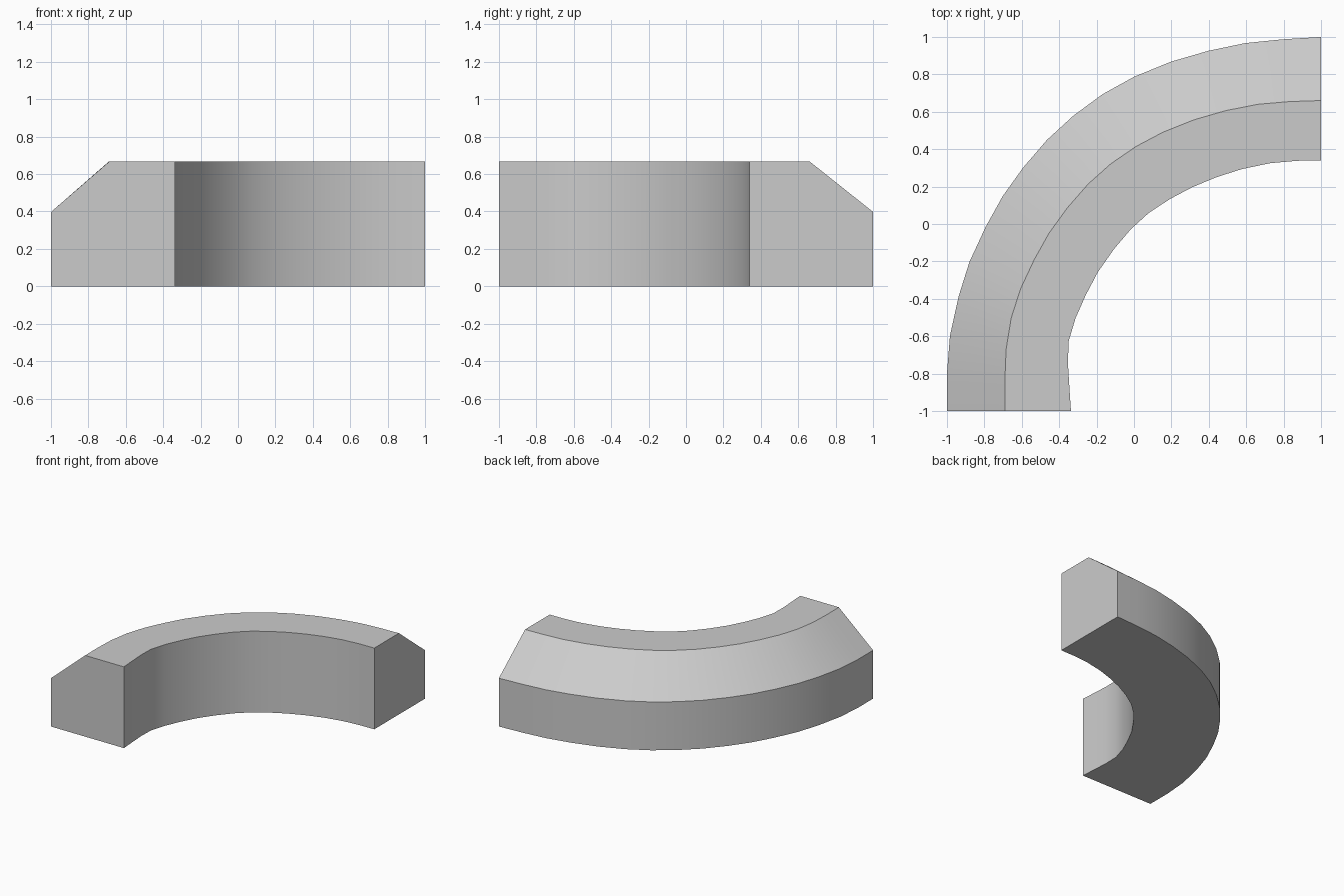
import bpy, bmesh
from mathutils import Vector

if "Cube" in bpy.data.objects:
    bpy.data.objects.remove(bpy.data.objects["Cube"])

# Plan-view rails of the quarter bend
OUTER = [(-1, -1), (-1, -.8), (-.984, -.598), (-.938, -.388), (-.88, -.203), (-.793, -.015),
         (-.702, .149), (-.594, .3), (-.465, .45), (-.323, .58), (-.168, .694), (0, .787),
         (.198, .868), (.398, .926), (.594, .967), (.79, .987), (1, 1)]
INNER = [(-.337, -1), (-.345, -.88), (-.353, -.75), (-.35, -.628), (-.312, -.502), (-.257, -.378),
         (-.193, -.257), (-.107, -.134), (-.016, -.027), (.08, .06), (.193, .134), (.31, .196),
         (.44, .25), (.578, .294), (.727, .325), (.872, .338), (1, .34)]
TOP, SHOULDER = .667, .397


def section(i):
    """Chamfered cross-section: fraction across the width, height."""
    a, b = Vector(OUTER[i]), Vector(INNER[i])
    crest = .47 + .045 * i / (len(OUTER) - 1)
    profile = [(0, 0), (1, 0), (1, TOP), (crest, TOP), (0, SHOULDER)]
    return [(*a.lerp(b, f), z) for f, z in profile]


# Sweep the section along the bend and cap both ends
bm = bmesh.new()
rings = [[bm.verts.new(p) for p in section(i)] for i in range(len(OUTER))]
for r, s in zip(rings, rings[1:]):
    for k in range(5):
        n = (k + 1) % 5
        bm.faces.new((r[k], r[n], s[n], s[k]))
bm.faces.new(rings[0])
bm.faces.new(rings[-1][::-1])
bmesh.ops.recalc_face_normals(bm, faces=bm.faces)

mesh = bpy.data.meshes.new("curved_curb")
bm.to_mesh(mesh)
bm.free()
curb = bpy.data.objects.new("curved_curb", mesh)
bpy.context.collection.objects.link(curb)

# Smooth along the curve, sharp at the section corners
bpy.context.view_layer.objects.active = curb
curb.select_set(True)
bpy.ops.object.shade_smooth_by_angle(angle=.5)
